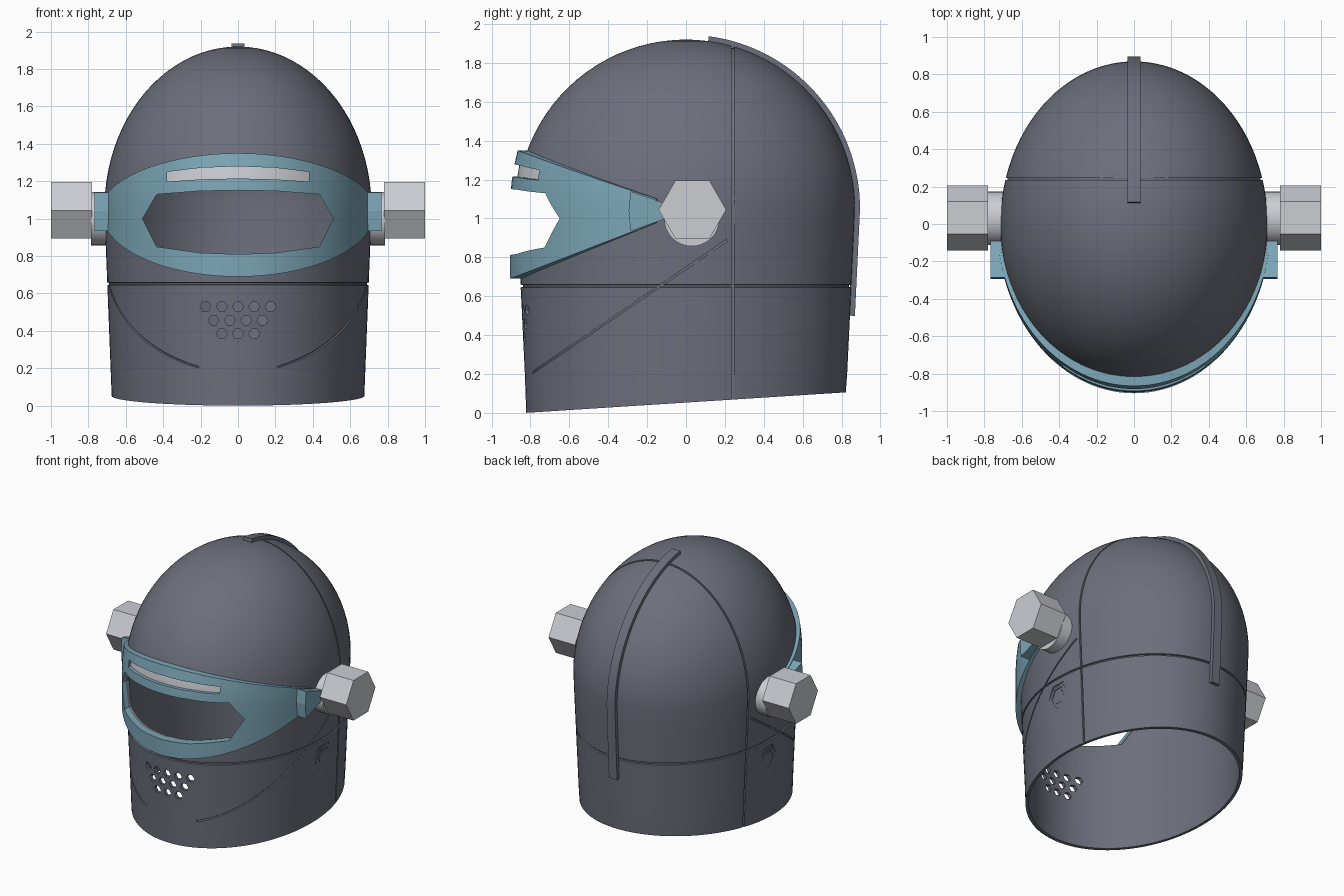
import bpy, bmesh
from math import sin, cos, pi, sqrt, radians
from mathutils import Vector

old = bpy.data.objects.get("Cube")
if old:
    bpy.data.objects.remove(old, do_unlink=True)

HALF_X, HALF_Y, RISE, SPRING = 0.715, 0.87, 0.87, 1.05   # shell size, dome spring line


def material(name, rgb):
    m = bpy.data.materials.new(name)
    m.use_nodes = True
    m.diffuse_color = (*rgb, 1)
    m.node_tree.nodes["Principled BSDF"].inputs["Base Color"].default_value = (*rgb, 1)
    return m


SLATE = material("slate grey", (0.15, 0.16, 0.2))
BLUE = material("dusty blue", (0.2, 0.38, 0.47))
SILVER = material("silver grey", (0.6, 0.61, 0.65))


def loft(name, loops, mat=None, closed=False):
    """Skin a solid through equal-length loops of points."""
    bm = bmesh.new()
    rings = [[bm.verts.new(p) for p in loop] for loop in loops]
    n = len(rings[0])
    pairs = list(zip(rings, rings[1:]))
    if closed:
        pairs.append((rings[-1], rings[0]))
    else:
        bm.faces.new(rings[0])
        bm.faces.new(rings[-1])
    for a, b in pairs:
        for i in range(n):
            j = (i + 1) % n
            bm.faces.new((a[i], a[j], b[j], b[i]))
    bmesh.ops.recalc_face_normals(bm, faces=bm.faces)
    mesh = bpy.data.meshes.new(name)
    bm.to_mesh(mesh)
    bm.free()
    ob = bpy.data.objects.new(name, mesh)
    bpy.context.collection.objects.link(ob)
    if mat:
        mesh.materials.append(mat)
    return ob


def cut(target, *cutters):
    """Carve each cutter out of the target, then discard it."""
    for c in cutters:
        c.hide_render = True
        mod = target.modifiers.new("cut", "BOOLEAN")
        mod.operation, mod.solver, mod.object = "DIFFERENCE", "EXACT", c
        dg = bpy.context.evaluated_depsgraph_get()
        mesh = bpy.data.meshes.new_from_object(target.evaluated_get(dg))
        target.modifiers.clear()
        target.data = mesh
    for c in set(cutters):
        bpy.data.objects.remove(c, do_unlink=True)


def smooth(ob, angle=30):
    bpy.ops.object.select_all(action="DESELECT")
    ob.select_set(True)
    bpy.context.view_layer.objects.active = ob
    bpy.ops.object.shade_smooth_by_angle(angle=radians(angle))


def girth(z):
    """Shell width at a height, as a share of the full width."""
    if z < SPRING:
        return 1 - 0.055 * (SPRING - z)
    return sqrt(max(0, 1 - ((z - SPRING) / RISE) ** 2))


def shell_x(y, z):
    return HALF_X * sqrt(max(0, girth(z) ** 2 - (y / HALF_Y) ** 2))


def strip(name, path, side, half, low, high, mat=None):
    """Rectangular bar along a path lying on the shell."""
    path, side, loops = [Vector(p) for p in path], Vector(side).normalized(), []
    for i, p in enumerate(path):
        tangent = path[min(i + 1, len(path) - 1)] - path[max(i - 1, 0)]
        out = tangent.cross(side).normalized()
        if out.dot(p - Vector((0, 0, 0.8))) < 0:
            out = -out
        loops.append([p + side * u * half + out * v
                      for u, v in ((-1, low), (1, low), (1, high), (-1, high))])
    return loft(name, loops, mat)


def prism_y(name, outline, y0, y1):
    return loft(name, [[(x, y, z) for x, z in outline] for y in (y0, y1)])


def prism_x(name, outline, x0, x1, mat=None):
    return loft(name, [[(x, y, z) for y, z in outline] for x in (x0, x1)], mat)


def ngon(u, v, r, n=6):
    return [(u + r * cos(2 * pi * i / n), v + r * sin(2 * pi * i / n)) for i in range(n)]


def mirrored(half):
    return half + [(-x, z) for x, z in reversed(half) if x]


# Hollow shell: outer wall with a seam, slanted rim, inner wall
dome = [radians(a) for a in [88.5, 86] + list(range(82, -1, -4))]
wall = [0.95, 0.85, 0.75]
outer = [(cos(a), SPRING + RISE * sin(a)) for a in dome] + [(girth(z), z) for z in wall]
outer += [(girth(0.66), 0.66), (girth(0.66) - 0.013, 0.657),
          (girth(0.65) - 0.013, 0.648), (girth(0.65), 0.645)]
outer += [(girth(z), z) for z in (0.5, 0.35, 0.2)]
RIM = None
inner = [(0.97 * girth(z), z) for z in (0.2, 0.5, 0.8)]
inner += [(0.97 * cos(a), SPRING + 0.97 * RISE * sin(a)) for a in reversed(dome)]
rim = [(girth(0.05), RIM), (0.97 * girth(0.05), RIM)]
loops = []
for k, z in outer + rim + inner:
    ring = []
    for i in range(96):
        a = 2 * pi * (i + 0.5) / 96
        y = HALF_Y * k * sin(a)
        ring.append((HALF_X * k * cos(a), y, 0.053 + 0.064 * y if z is RIM else z))
    loops.append(ring)
shell = loft("helmet_shell", loops, SLATE)

# Cross seam over the crown
Y = 0.24
c = sqrt(1 - (Y / HALF_Y) ** 2)
leg = [(shell_x(Y, z), Y, z) for z in (-0.1, 0.2, 0.5, 0.8)]
arch = [(HALF_X * c * cos(a), Y, SPRING + RISE * c * sin(a))
        for a in (pi * i / 48 for i in range(49))]
seam = strip("seam_cutter", leg + arch + [(-x, y, z) for x, y, z in reversed(leg)],
             (0, 1, 0), 0.006, -0.01, 0.03)
cut(shell, seam)

# Slanted cheek grooves and hexagonal side ports
for s in (1, -1):
    path = []
    for i in range(25):
        y = -0.79 + (i / 24) ** 2
        z = 0.2 + 0.68 * (y + 0.8)
        path.append((s * shell_x(y, z), y, z))
    cheek = strip("cheek_cutter", path, (0, -0.68, 1), 0.005, -0.008, 0.03)
    cut(shell, cheek)
    for r_out, r_in in ((0.11, 0.092), (0.072, 0.054)):
        port = loft("port_cutter", [[(s * x, y, z) for y, z in ngon(0.025, 0.51, r)]
                                    for r, x in ((r_out, 0.69), (r_out, 0.76),
                                                 (r_in, 0.76), (r_in, 0.69))], closed=True)
        cut(shell, port)

# Breathing holes
for row, count in enumerate((5, 4, 3)):
    for i in range(count):
        hole = ngon((i - (count - 1) / 2) * 0.087, 0.53 - 0.073 * row, 0.029)
        cut(shell, prism_y("vent_cutter", hole, -1.1, -0.6))


def band(name, reach, steps, z_range, outer_fit, inner_fit, mat):
    """Curved plate wrapped round the front of the shell."""
    loops = []
    for i in range(steps + 1):
        t = reach * (2 * i / steps - 1)
        low, high = z_range(-0.9 * cos(t))
        zs = [low + (high - low) * j / 8 for j in range(9)]
        loop = []
        for (rx, ry, power), heights in ((outer_fit, zs), (inner_fit, zs[::-1])):
            for z in heights:
                k = girth(max(z, SPRING)) ** power if power < 1 else girth(z)
                loop.append((rx * k * sin(t), -ry * k * cos(t), z))
        loops.append(loop)
    return loft(name, loops, mat)


# Visor frame with eye opening and upper slot
visor = band("visor_frame", 1.4, 56,
             lambda y: (0.69 + 0.387 * (y + 0.9), 1.34 - 0.333 * (y + 0.87)),
             (0.732, 0.905, 0.7), (0.7, 0.853, 1), BLUE)
eye = mirrored([(0, 1.152), (0.2, 1.148), (0.435, 1.13), (0.51, 1.0),
                (0.435, 0.85), (0.2, 0.817), (0, 0.81)])
slot = mirrored([(0, 1.28), (0.2, 1.272), (0.38, 1.25), (0.38, 1.198), (0.2, 1.21), (0, 1.215)])
for part in (shell, visor):
    cut(part, prism_y("eye_cutter", eye, -1.2, -0.4))
cut(visor, prism_y("slot_cutter", slot, -1.2, -0.4))
slot_plate = band("slot_plate", 0.58, 24, lambda y: (1.185, 1.285),
                  (0.72, 0.878, 0.7), (0.705, 0.858, 1), SILVER)

# Strap down the back of the crown
spine = [(0, HALF_Y * cos(a), SPRING + RISE * sin(a))
         for a in (radians(82.5 * (1 - i / 32)) for i in range(33))]
spine += [(0, HALF_Y * girth(z), z) for z in (0.85, 0.65, 0.5)]
strap = strip("crown_strap", spine, (1, 0, 0), 0.034, -0.008, 0.025, SLATE)

# Visor pivots: lug, washer and hexagonal bolt on each side
lug_shape = [(-0.285, 0.935), (-0.295, 1.04), (-0.285, 1.14), (-0.1, 1.075),
             (0.08, 1.07), (0.08, 0.99), (-0.1, 1.0)]
for side, s in (("left", 1), ("right", -1)):
    prism_x(side + "_visor_lug", lug_shape, s * 0.675, s * 0.767, BLUE)
    smooth(prism_x(side + "_washer", ngon(0.03, 1.0, 0.143, 32), s * 0.69, s * 0.785, SILVER))
    prism_x(side + "_bolt", ngon(0.033, 1.045, 0.174), s * 0.78, s * 1.0, SILVER)

for part in (shell, visor, slot_plate, strap):
    smooth(part)
